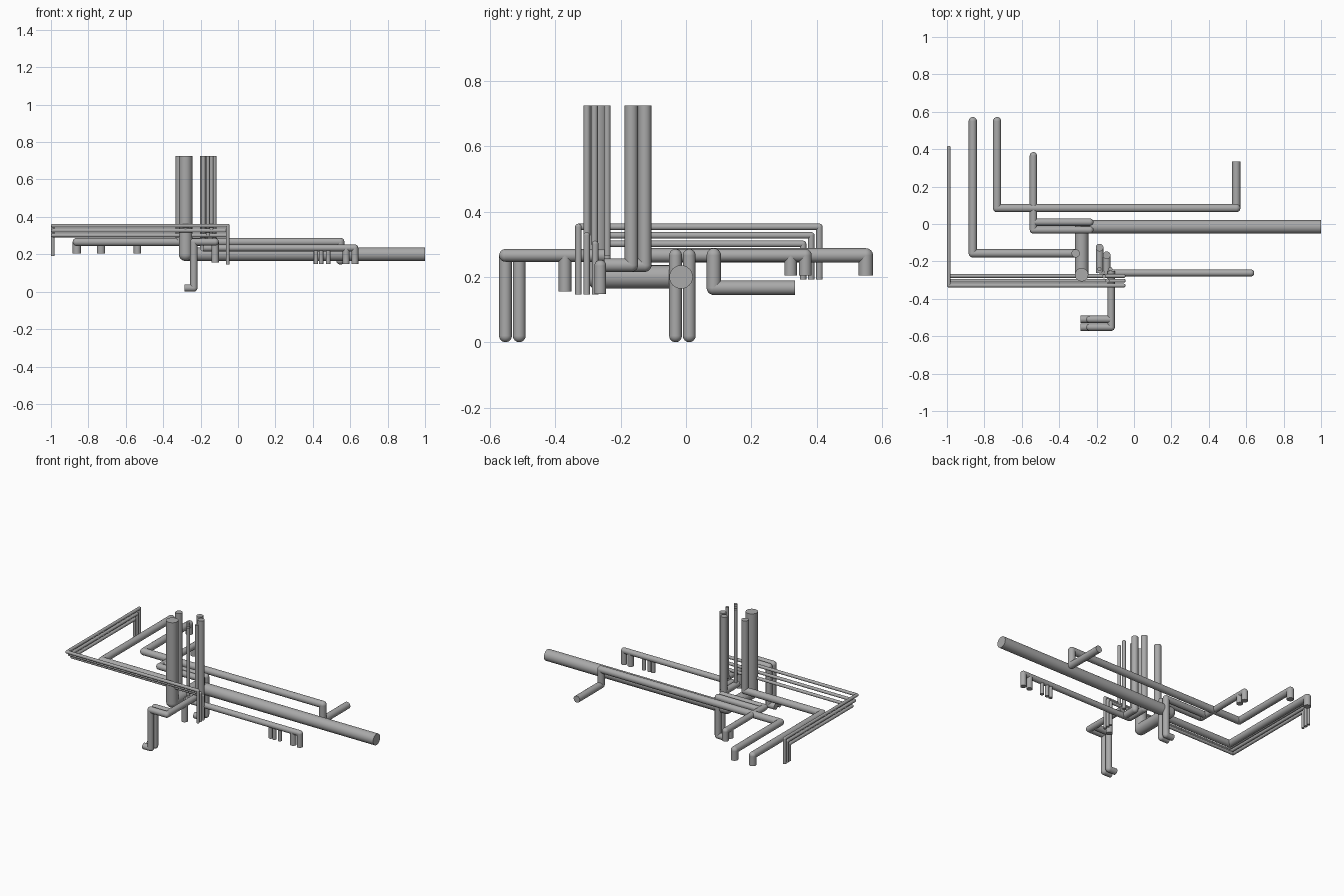
import bpy, bmesh, math
from mathutils import Vector

cube = bpy.data.objects.get("Cube")
if cube:
    bpy.data.objects.remove(cube, do_unlink=True)

# Single painted-metal colour
grey = bpy.data.materials.new("pipe_grey")
grey.use_nodes = True
colour = (0.4, 0.4, 0.4, 1)
grey.diffuse_color = colour
grey.node_tree.nodes["Principled BSDF"].inputs["Base Color"].default_value = colour


def pipe(name, radius, *runs):
    """Round pipes through the points of each run, with ball elbows and flat ends."""
    bm = bmesh.new()
    for run in runs:
        pts = [Vector(p) for p in run]
        for a, b in zip(pts, pts[1:]):
            made = bmesh.ops.create_cone(bm, cap_ends=True, segments=24, radius1=radius,
                                         radius2=radius, depth=(b - a).length)
            turn = (b - a).to_track_quat('Z', 'Y').to_matrix()
            bmesh.ops.rotate(bm, verts=made["verts"], matrix=turn)
            bmesh.ops.translate(bm, verts=made["verts"], vec=(a + b) / 2)
        for p in pts[1:-1]:
            ball = bmesh.ops.create_uvsphere(bm, u_segments=24, v_segments=12, radius=radius)
            bmesh.ops.translate(bm, verts=ball["verts"], vec=p)
    mesh = bpy.data.meshes.new(name)
    bm.to_mesh(mesh)
    bm.free()
    mesh.materials.append(grey)
    obj = bpy.data.objects.new(name, mesh)
    bpy.context.collection.objects.link(obj)
    bpy.ops.object.select_all(action='DESELECT')
    obj.select_set(True)
    bpy.context.view_layer.objects.active = obj
    bpy.ops.object.shade_smooth_by_angle(angle=math.radians(35))
    return obj


TOP = 0.725   # riser height
MID = 0.266   # height of the medium pipe level
LOW = 0.205   # height of the back outlets

# Large main and its riser
pipe("main_pipe", 0.036,
     [(1, -0.015, 0.2), (-0.28, -0.015, 0.2), (-0.28, -0.271, 0.2), (-0.28, -0.271, TOP)])

# Medium pipe from riser to back outlet
pipe("left_back_pipe", 0.022,
     [(-0.312, -0.157, TOP), (-0.312, -0.157, MID), (-0.862, -0.157, MID),
      (-0.862, 0.55, MID), (-0.862, 0.55, LOW)])

# Long back pipe with a lowered outlet
pipe("long_back_pipe", 0.022,
     [(-0.732, 0.55, LOW), (-0.732, 0.55, MID), (-0.732, 0.085, MID),
      (0.547, 0.085, MID), (0.547, 0.085, 0.167), (0.547, 0.333, 0.167)])


def foot_run(x_start, y):
    """Side branch that drops to a short foot."""
    return [(x_start, y, MID), (-0.236, y, MID), (-0.236, y, 0.02), (-0.285, y, 0.02)]


# Centre branch: two feet and two outlets
pipe("centre_branch", 0.0195,
     [(-0.538, 0.365, LOW), (-0.538, 0.365, MID), (-0.538, -0.032, MID)]
     + foot_run(-0.538, -0.032)[1:],
     foot_run(-0.538, 0.01),
     [(-0.538, 0.32, MID), (-0.538, 0.32, LOW)])

# Front branch: two feet and one drop
pipe("front_branch", 0.0195,
     [(-0.122, -0.25, MID), (-0.122, -0.552, MID)] + foot_run(-0.122, -0.552)[1:],
     foot_run(-0.122, -0.51),
     [(-0.122, -0.37, MID), (-0.122, -0.37, 0.155)])

# Supply pipe running right, with end drops
pipe("right_supply_pipe", 0.018,
     [(-0.184, -0.262, 0.234), (0.625, -0.262, 0.234), (0.625, -0.262, 0.148)],
     [(0.578, -0.262, 0.234), (0.578, -0.262, 0.148)])
pipe("right_small_drops", 0.012,
     *[[(x, -0.262, 0.234), (x, -0.262, 0.148)] for x in (0.417, 0.444, 0.482)])

# Pair of supply risers
pipe("supply_risers", 0.0205,
     *[[(x, y, TOP), (x, y, 0.236), (x, -0.262, 0.236)]
       for x, y in ((-0.184, -0.126), (-0.146, -0.167))])

# Three nested thin lines, each with an outlet at both ends
for i, name in enumerate(("outer", "middle", "inner")):
    y, z, back = -0.329 + 0.0255 * i, 0.353 - 0.026 * i, 0.408 - 0.025 * i
    pipe(name + "_thin_line", 0.01,
         [(-0.055, y, 0.146), (-0.055, y, z), (-0.99, y, z), (-0.99, back, z),
          (-0.99, back, 0.192)])

# Thin risers
for i, (x, y, z) in enumerate(((-0.142, -0.303, 0.327), (-0.16, -0.28, 0.3),
                               (-0.185, -0.241, 0.234), (-0.126, -0.241, MID))):
    pipe(f"thin_riser_{i + 1}", 0.0105, [(x, y, z), (x, y, TOP)])
